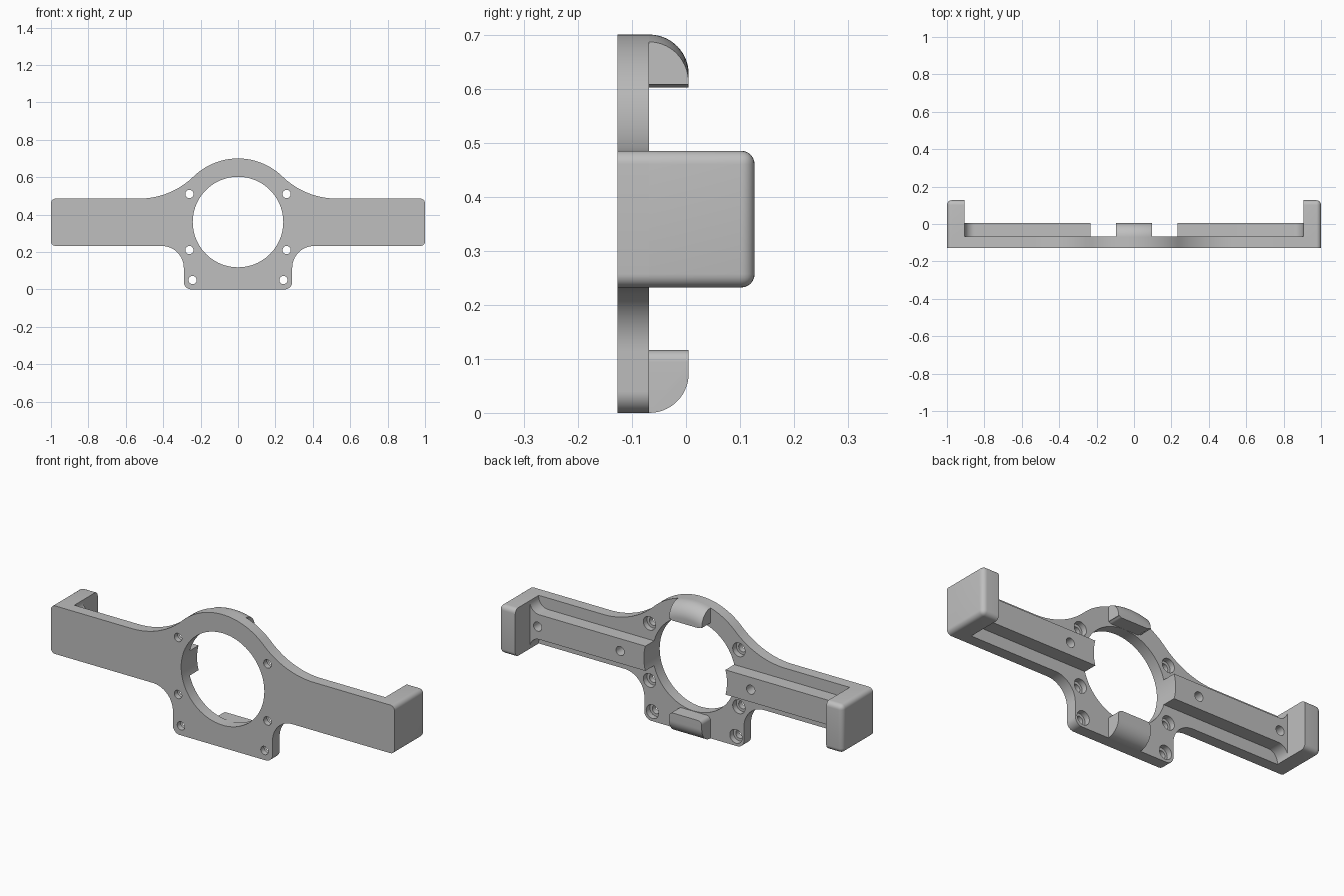
import bpy
import bmesh
from math import sin, cos, pi, radians, sqrt

cube = bpy.data.objects.get("Cube")
if cube:
    bpy.data.objects.remove(cube, do_unlink=True)

# Main dimensions
FRONT, BACK, RAIL_BACK, CLIP_BACK = -0.127, -0.068, 0.005, 0.127
CZ, BORE, RIM = 0.36, 0.242, 0.34
ARM_LOW, ARM_TOP = 0.232, 0.485
INNER = 0.905

grey = bpy.data.materials.new("light_grey")
grey.use_nodes = True
grey.diffuse_color = (0.52, 0.52, 0.52, 1)
bsdf = next(n for n in grey.node_tree.nodes if n.type == 'BSDF_PRINCIPLED')
bsdf.inputs["Base Color"].default_value = grey.diffuse_color


def make_object(name, bm):
    bmesh.ops.recalc_face_normals(bm, faces=bm.faces[:])
    mesh = bpy.data.meshes.new(name)
    bm.to_mesh(mesh)
    bm.free()
    mesh.materials.append(grey)
    obj = bpy.data.objects.new(name, mesh)
    bpy.context.collection.objects.link(obj)
    return obj


def arc(cx, cz, r, start, end, n=12):
    angles = [radians(start + (end - start) * i / n) for i in range(n + 1)]
    return [(cx + r * cos(a), cz + r * sin(a)) for a in angles]


def extrude_outline(name, points, y0, y1):
    """Extrude an x-z outline from y0 to y1."""
    bm = bmesh.new()
    face = bm.faces.new([bm.verts.new((x, y0, z)) for x, z in points])
    moved = bmesh.ops.extrude_face_region(bm, geom=[face])["geom"]
    for v in moved:
        if isinstance(v, bmesh.types.BMVert):
            v.co.y = y1
    return make_object(name, bm)


def drill(obj, x, z, r, y0, y1, n=32):
    """Cut a round hole along y, then discard the cutter."""
    cutter = extrude_outline("hole_cutter", arc(x, z, r, 0, 360, n)[:-1], y0, y1)
    cutter.hide_render = True
    mod = obj.modifiers.new("hole", 'BOOLEAN')
    mod.operation, mod.solver, mod.object = 'DIFFERENCE', 'EXACT', cutter
    bpy.context.view_layer.objects.active = obj
    bpy.ops.object.modifier_apply(modifier=mod.name)
    bpy.data.objects.remove(cutter, do_unlink=True)


def smooth(obj):
    bpy.ops.object.select_all(action='DESELECT')
    obj.select_set(True)
    bpy.context.view_layer.objects.active = obj
    bpy.ops.object.shade_smooth_by_angle(angle=radians(30))


# Base plate: ring, side arms and lower foot in one outline
half = (arc(0.25, 0.04, 0.04, -90, 0)
        + arc(0.407, 0.115, 0.117, 180, 90, 16)
        + arc(0.975, ARM_LOW + 0.025, 0.025, -90, 0, 8)
        + arc(0.975, ARM_TOP - 0.025, 0.025, 0, 90, 8)
        + arc(0.53, ARM_TOP + 0.42, 0.42, 270, 225.8, 20)
        + arc(0, CZ, RIM, 45.8, 90, 20)[1:])
plate = extrude_outline("base_plate", half + [(-x, z) for x, z in half[-2::-1]], FRONT, BACK)
drill(plate, 0, CZ, BORE, -0.3, 0.3, 96)

# Screw holes with a wider recess on the back
for side in (1, -1):
    for x, z in ((0.26, 0.51), (0.26, 0.21), (0.243, 0.05)):
        drill(plate, side * x, z, 0.022, -0.3, 0.3)
        drill(plate, side * x, z, 0.036, -0.098, 0)
smooth(plate)

for side, label in ((1, "left"), (-1, "right")):
    # Rail along the back of the arm, flaring into the end clip
    r = 0.055
    rail_pts = ([(0.2, 0.295)] + arc(INNER - r, 0.295 - r, r, 90, 0)
                + [(INNER + 0.02, 0.24), (INNER + 0.02, 0.48)]
                + arc(INNER - r, 0.425 + r, r, 0, -90) + [(0.2, 0.425)])
    rail = extrude_outline(label + "_rail", [(side * x, z) for x, z in rail_pts], BACK, RAIL_BACK)
    drill(rail, 0, CZ, BORE, -0.3, 0.3, 96)
    for x in (0.38, 0.86):
        drill(rail, side * x, CZ, 0.024, BACK + 0.01, 0.1)
    smooth(rail)

    # End clip with its outer edges rounded
    bm = bmesh.new()
    bmesh.ops.create_cube(bm, size=1)
    for v in bm.verts:
        v.co.x = side * (1 if v.co.x * side > 0 else INNER)
        v.co.y = CLIP_BACK if v.co.y > 0 else BACK
        v.co.z = ARM_TOP if v.co.z > 0 else ARM_LOW
    rounded = []
    for e in bm.edges:
        at_end = all(abs(v.co.x) > 0.99 for v in e.verts)
        at_back = all(v.co.y > 0 for v in e.verts)
        along_z = abs(e.verts[0].co.z - e.verts[1].co.z) > 0.1
        along_y = abs(e.verts[0].co.y - e.verts[1].co.y) > 0.1
        if (at_back and (at_end or not along_z)) or (at_end and along_y):
            rounded.append(e)
    bmesh.ops.bevel(bm, geom=rounded, offset=0.025, segments=6, profile=0.5, affect='EDGES')
    smooth(make_object(label + "_end_clip", bm))


def make_tab(name, outer, flat, direction):
    """Quarter-round tab; outer(x, h) gives the outside z at inset h."""
    w, corner, depth = 0.095, 0.022, RAIL_BACK - BACK
    core = w - corner
    xs = [core * (i / 8 - 1) for i in range(17)]
    ends = [core + corner * sin(pi / 2 * i / 8) for i in range(1, 9)]
    xs = [-x for x in reversed(ends)] + xs + ends
    bm = bmesh.new()
    loops = []
    for x in xs:
        over = max(0, abs(x) - core)
        inset = corner - sqrt(max(0, corner ** 2 - over ** 2))
        rim = [(BACK + depth * sin(a), outer(x, depth * (1 - cos(a))))
               for a in (pi / 2 * i / 14 for i in range(15))]
        inset = min(inset, direction * (rim[-1][1] - flat) - 0.002)
        base = flat + direction * inset
        section = [(BACK, base)] + rim + [(RAIL_BACK, base)]
        loops.append([bm.verts.new((x, y, z)) for y, z in section])
    for a, b in zip(loops, loops[1:]):
        for i in range(len(a)):
            j = (i + 1) % len(a)
            bm.faces.new((a[i], a[j], b[j], b[i]))
    bm.faces.new(loops[0])
    bm.faces.new(loops[-1])
    smooth(make_object(name, bm))


# Retaining tabs above and below the bore
make_tab("top_tab", lambda x, h: CZ + sqrt((RIM - h) ** 2 - x * x), CZ + BORE, 1)
make_tab("bottom_tab", lambda x, h: h, CZ - BORE - 0.002, -1)
